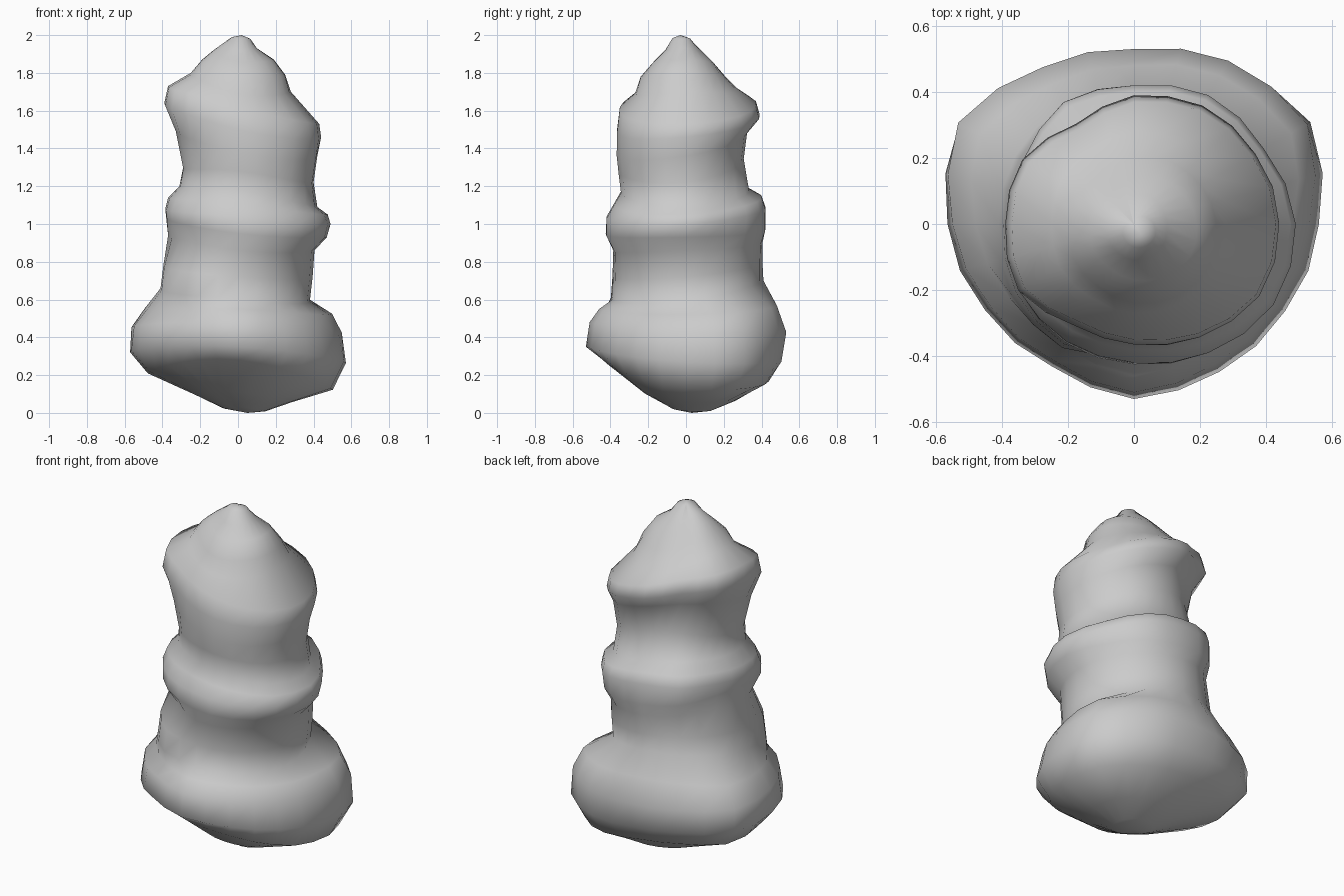
import bpy, bmesh
from math import sin, cos, pi

SEG = 24

# (radius, height) up each side of the body
RIGHT = [(.14, .01), (.28, .06), (.49, .13), (.56, .27), (.53, .43), (.48, .52), (.38, .59), (.395, .72),
         (.405, .86), (.47, .93), (.49, 1.0), (.475, 1.05), (.42, 1.09), (.40, 1.22), (.42, 1.36),
         (.44, 1.46), (.43, 1.53), (.28, 1.70), (.25, 1.79), (.19, 1.87), (.10, 1.93), (.06, 1.98)]
BACK = [(.13, .015), (.26, .07), (.43, .18), (.50, .28), (.53, .43), (.48, .57), (.41, .70), (.405, .79),
        (.405, .90), (.42, .97), (.42, 1.09), (.40, 1.15), (.33, 1.19), (.30, 1.36), (.32, 1.51),
        (.39, 1.58), (.37, 1.65), (.28, 1.71), (.20, 1.79), (.14, 1.86), (.09, 1.91), (.01, 1.985)]
LEFT = [(.07, .03), (.22, .10), (.47, .22), (.565, .33), (.55, .46), (.48, .55), (.41, .66), (.395, .78),
        (.37, .94), (.38, 1.03), (.385, 1.08), (.37, 1.14), (.31, 1.20), (.29, 1.30), (.33, 1.51),
        (.39, 1.64), (.37, 1.73), (.25, 1.80), (.19, 1.87), (.13, 1.92), (.08, 1.955), (.02, 1.99)]
FRONT = [(.07, .035), (.22, .11), (.44, .28), (.53, .35), (.51, .48), (.46, .55), (.39, .60), (.385, .72),
         (.385, .86), (.425, .95), (.42, 1.04), (.38, 1.11), (.34, 1.18), (.355, 1.28), (.365, 1.38),
         (.365, 1.50), (.35, 1.62), (.27, 1.69), (.24, 1.78), (.17, 1.86), (.11, 1.92), (.07, 1.985)]

# outline irregularity every 30 degrees
BASE = [1, 1.14, 1.08, 1, 1.02, 1.12, 1, .93, .92, 1, .96, .95]
WAIST = [1, 1, 1, 1, 1, 1, 1, 1.06, 1.09, 1, 1, 1]
PINCH = [1, .98, 1, 1, 1, 1, 1, .96, .94, 1, 1, 1]
BELT = [1, .95, 1, 1, 1.07, 1, 1, 1.04, 1.03, 1, 1, 1.02]
HEAD = [1, .98, 1.01, 1, .91, 1, 1, 1.07, .98, 1, 1.02, 1.04]
# which outline each level uses, and how strongly
SHAPE = ([(BASE, .25), (BASE, .5)] + [(BASE, 1)] * 4 + [(WAIST, 1)] * 2 + [(PINCH, 1)]
         + [(BELT, 1)] * 3 + [(BELT, .6), (BELT, .3), (HEAD, .5)] + [(HEAD, 1)] * 2
         + [(HEAD, .5)] * 5)


def around(r, b, l, f, a):
    """Smooth periodic blend through the four side values."""
    return ((r + b + l + f) / 4 + (r - l) / 2 * cos(a) + (b - f) / 2 * sin(a)
            + (r + l - b - f) / 4 * cos(2 * a))


def outline(table, a):
    t = a / (2 * pi) * 12
    i = int(t)
    return table[i % 12] + (table[(i + 1) % 12] - table[i % 12]) * (t - i)


# lofted body: base, belt, neck and hood in one skin
bm = bmesh.new()
rings = []
for sides, (table, k) in zip(zip(RIGHT, BACK, LEFT, FRONT), SHAPE):
    ring = []
    for s in range(SEG):
        a = 2 * pi * s / SEG
        r = around(*[p[0] for p in sides], a) * (1 + k * (outline(table, a) - 1))
        z = around(*[p[1] for p in sides], a)
        ring.append(bm.verts.new((r * cos(a), r * sin(a), z)))
    rings.append(ring)
for lo, hi in zip(rings, rings[1:]):
    for s in range(SEG):
        t = (s + 1) % SEG
        bm.faces.new((lo[s], lo[t], hi[t], hi[s]))
bottom = bm.verts.new((.05, .03, 0))
tip = bm.verts.new((.02, -.03, 2))
for s in range(SEG):
    t = (s + 1) % SEG
    bm.faces.new((bottom, rings[0][t], rings[0][s]))
    bm.faces.new((tip, rings[-1][s], rings[-1][t]))
for f in bm.faces:
    f.smooth = True
bmesh.ops.recalc_face_normals(bm, faces=bm.faces)
mesh = bpy.data.meshes.new("carved_body")
bm.to_mesh(mesh)
bm.free()
bpy.context.collection.objects.link(bpy.data.objects.new("carved_body", mesh))
